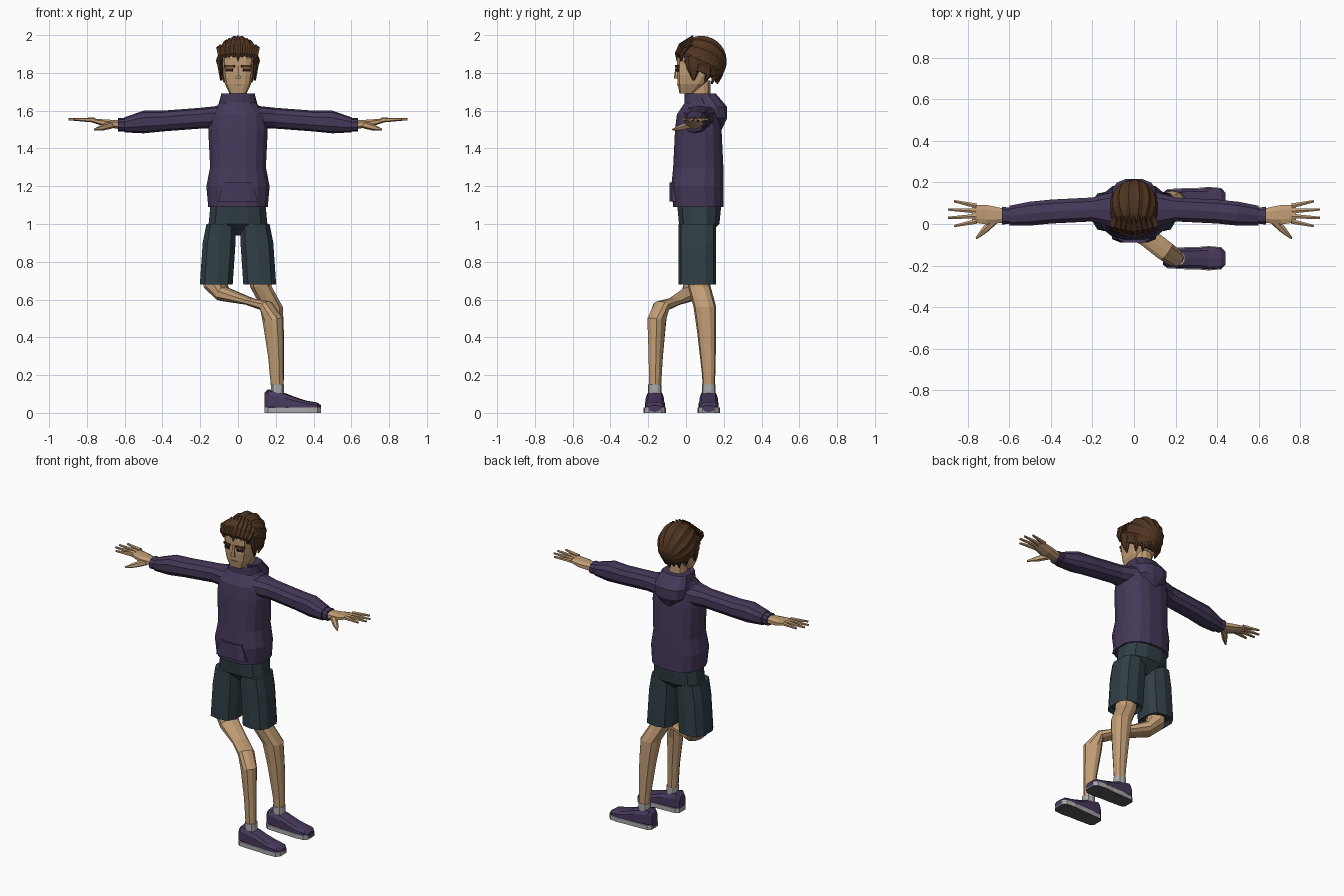
import bpy, bmesh
from math import sin, cos, pi, atan2, radians, copysign
from mathutils import Vector, Matrix

if "Cube" in bpy.data.objects:
    bpy.data.objects.remove(bpy.data.objects["Cube"])


def material(name, red, green, blue):
    mat = bpy.data.materials.new(name)
    mat.use_nodes = True
    colour = (red, green, blue, 1)
    mat.diffuse_color = colour
    mat.node_tree.nodes["Principled BSDF"].inputs["Base Color"].default_value = colour
    return mat


SKIN = material("skin", .54, .34, .18)
PURPLE = material("hoodie purple", .06, .04, .1)
TEAL = material("shorts dark teal", .03, .05, .06)
HAIR = material("hair brown", .08, .035, .015)
SHOE = material("shoe purple", .065, .042, .11)
SOLE = material("sole grey", .4, .4, .4)
TREAD = material("tread dark grey", .09, .09, .09)
SOCK = material("sock grey", .4, .4, .4)
EYE = material("eye dark brown", .03, .01, .01)
LIP = material("lip brown", .3, .16, .09)

ACROSS, DEPTH, UP = Vector((1, 0, 0)), Vector((0, 1, 0)), Vector((0, 0, 1))
SIDES = (("left", 1), ("right", -1))


def finish(bm, name, *materials):
    bmesh.ops.recalc_face_normals(bm, faces=bm.faces)
    mesh = bpy.data.meshes.new(name)
    bm.to_mesh(mesh)
    bm.free()
    for mat in materials:
        mesh.materials.append(mat)
    obj = bpy.data.objects.new(name, mesh)
    bpy.context.collection.objects.link(obj)
    return obj


def squash(value, power):
    return copysign(abs(value) ** power, value)


def loft(name, mat, rings, ref=ACROSS, axis=None, sides=10, power=.8):
    """Skin rings of x, y, z, radius along ref and, if given, radius across it."""
    bm = bmesh.new()
    centres = [Vector(ring[:3]) for ring in rings]
    last = len(rings) - 1
    loops = []
    for i, (centre, ring) in enumerate(zip(centres, rings)):
        along = axis or (centres[min(i + 1, last)] - centres[max(i - 1, 0)]).normalized()
        u = (ref - along * ref.dot(along)).normalized() * ring[3]
        v = along.cross(u).normalized() * ring[-1]
        angles = [2 * pi * (k + .5) / sides for k in range(sides)]
        loops.append([bm.verts.new(centre + u * squash(cos(a), power) + v * squash(sin(a), power))
                      for a in angles])
    for lower, upper in zip(loops, loops[1:]):
        for k in range(sides):
            bm.faces.new((lower[k - 1], lower[k], upper[k], upper[k - 1]))
    bm.faces.new(loops[0])
    bm.faces.new(loops[-1])
    return finish(bm, name, mat)


def upright(name, mat, rows, sides=12, power=.8):
    """Loft centred on x from rows of height, half width, front y, back y."""
    rings = [(0, (front + back) / 2, height, half, (back - front) / 2)
             for height, half, front, back in rows]
    return loft(name, mat, rings, axis=UP, sides=sides, power=power)


def mirrored(sign, rings):
    return [(sign * x, *rest) for x, *rest in rings]


def plate(name, mat, location, size, yaw=0):
    bm = bmesh.new()
    bmesh.ops.create_cube(bm, size=1)
    bmesh.ops.scale(bm, vec=size, verts=bm.verts)
    bmesh.ops.rotate(bm, matrix=Matrix.Rotation(yaw, 3, 'Z'), verts=bm.verts)
    bmesh.ops.translate(bm, vec=location, verts=bm.verts)
    return finish(bm, name, mat)


# Hoodie body with a folded collar, pocket and hanging hood
upright("hoodie_body", PURPLE, [
    (1.09, .16, -.07, .2), (1.2, .17, -.08, .2), (1.3, .15, -.07, .2),
    (1.5, .16, -.06, .19), (1.58, .15, -.05, .18), (1.64, .1, -.01, .17),
    (1.69, .09, -.01, .16), (1.66, .06, .02, .13)], sides=16)
upright("pocket", PURPLE, [(1.12, .11, -.09, 0), (1.22, .08, -.09, 0)], sides=8, power=.5)
upright("hood", PURPLE, [
    (1.5, .03, .13, .19), (1.56, .1, .07, .22), (1.62, .11, .05, .22), (1.69, .09, .03, .16)])

# Seat of the shorts
upright("shorts_seat", TEAL, [
    (.94, .04, .02, .11), (1, .16, -.04, .18), (1.1, .15, -.05, .19)])

for side, sign in SIDES:
    # Shorts leg, with the hem turned inward
    loft(side + "_shorts_leg", TEAL, mirrored(sign, [
        (.09, .06, 1, .08, .1), (.1, .06, .9, .09, .1),
        (.115, .06, .68, .09, .1), (.115, .06, .7, .07, .08)]), axis=UP, power=.7)

    # Sleeve and cuff
    loft(side + "_sleeve", PURPLE, mirrored(sign, [
        (.06, .07, 1.57, .1, .06), (.2, .07, 1.56, .06, .055), (.4, .06, 1.545, .06, .055),
        (.5, .05, 1.54, .06), (.6, .04, 1.525, .05, .04)]), ref=DEPTH, axis=ACROSS)
    loft(side + "_cuff", PURPLE, mirrored(sign, [
        (.6, .04, 1.525, .04, .035), (.635, .04, 1.525, .045, .035)]), ref=DEPTH, axis=ACROSS)

    # Hand with a thumb and four spread fingers
    loft(side + "_palm", SKIN, mirrored(sign, [
        (.62, .04, 1.525, .035, .025), (.71, .045, 1.535, .05, .02),
        (.78, .05, 1.55, .045, .01)]), ref=DEPTH, axis=ACROSS, sides=8)
    for finger in range(4):
        spread = finger - 1.5
        loft(f"{side}_finger_{finger}", SKIN, mirrored(sign, [
            (.76, .05 + spread * .025, 1.55, .013),
            (.9 - .015 * spread ** 2, .05 + spread * .04, 1.555, .006)]), ref=DEPTH, sides=6)
    loft(side + "_thumb", SKIN, mirrored(sign, [
        (.67, .02, 1.525, .02), (.72, -.03, 1.51, .016), (.76, -.07, 1.5, .005)]),
        ref=DEPTH, sides=6)

    # Eyebrow, eye and sideburn
    plate(side + "_eyebrow", HAIR, (sign * .046, -.047, 1.836), (.058, .009, .014), sign * .28)
    plate(side + "_eye", EYE, (sign * .046, -.046, 1.815), (.04, .008, .016), sign * .28)
    loft(side + "_sideburn", HAIR, mirrored(sign, [
        (.095, .04, 1.89, .016, .05), (.095, .04, 1.83, .014, .04), (.09, .04, 1.76, .005)]),
        axis=UP, sides=6)

# Legs, both turned so that the feet point to the left
loft("left_leg", SKIN, [
    (.12, .06, .75, .06), (.12, .07, .67, .06), (.18, .1, .56, .06),
    (.195, .11, .42, .05), (.21, .12, .2, .035), (.21, .12, .1, .03)], axis=UP)
loft("right_leg", SKIN, [
    (-.12, .05, .76, .06), (-.12, .05, .68, .06), (-.08, .03, .63, .06, .04),
    (.06, -.06, .59, .05, .02), (.15, -.13, .565, .05, .03), (.185, -.155, .49, .045, .055),
    (.2, -.16, .3, .035, .04), (.21, -.165, .1, .03)], ref=Vector((.55, .83, 0)))

# Shoes, soles and socks, from rows of x, half width, top height
SHAPE = ((.14, .03, .11), (.16, .045, .13), (.25, .05, .11), (.3, .05, .09),
         (.36, .055, .07), (.42, .05, .06), (.44, .03, .045))
for (side, sign), foot_y in zip(SIDES, (.12, -.165)):
    loft(side + "_shoe", SHOE, [(x, foot_y, top / 2, half, top / 2 - .005)
                                for x, half, top in SHAPE],
         ref=DEPTH, axis=ACROSS, power=.65)
    loft(side + "_sock", SOCK, [(.21, foot_y, .09, .036), (.21, foot_y, .15, .036)], axis=UP)
    bm = bmesh.new()
    outline = [(x, foot_y + half * 1.07, 0) for x, half, top in SHAPE]
    outline += [(x, foot_y - half * 1.07, 0) for x, half, top in reversed(SHAPE)]
    base = bm.faces.new([bm.verts.new(point) for point in outline])
    raised = bmesh.ops.extrude_face_region(bm, geom=[base], use_keep_orig=True)["geom"]
    bmesh.ops.translate(bm, vec=UP * .028,
                        verts=[item for item in raised if isinstance(item, bmesh.types.BMVert)])
    sole = finish(bm, side + "_sole", SOLE, TREAD)
    for face in sole.data.polygons:
        face.material_index = int(face.normal.z < -.5)

# Neck, head, nose and mouth
upright("neck", SKIN, [(1.6, .05, .03, .13), (1.76, .05, .02, .13)])
upright("head", SKIN, [
    (1.69, .045, -.035, .04), (1.74, .07, -.045, .1), (1.79, .08, -.05, .14),
    (1.88, .085, -.05, .16), (1.94, .06, -.01, .15)], power=.5)
loft("nose", SKIN, [(0, -.05, 1.77, .015), (0, -.047, 1.84, .007)], axis=UP, sides=6)
plate("mouth", LIP, (0, -.044, 1.737), (.04, .006, .005))

# Ridged hair cap, combed from the forehead down to the nape
SEGMENTS = 28
bm = bmesh.new()
bmesh.ops.create_uvsphere(bm, u_segments=SEGMENTS, v_segments=SEGMENTS // 2, radius=1)
for vert in bm.verts:
    meridian = round(atan2(vert.co.y, vert.co.x) / (2 * pi / SEGMENTS))
    if meridian % 2:
        vert.co.xy *= .93
bmesh.ops.rotate(bm, matrix=Matrix.Rotation(radians(-115), 3, 'X'), verts=bm.verts)
bmesh.ops.scale(bm, vec=(.116, .132, .134), verts=bm.verts)
bmesh.ops.translate(bm, vec=(0, .084, 1.865), verts=bm.verts)
cut = bmesh.ops.bisect_plane(bm, geom=bm.verts[:] + bm.edges[:] + bm.faces[:],
                             plane_co=(0, -.05, 1.875), plane_no=(0, .5, .9), clear_inner=True)
bmesh.ops.edgeloop_fill(
    bm, edges=[item for item in cut["geom_cut"] if isinstance(item, bmesh.types.BMEdge)])
finish(bm, "hair_cap", HAIR)

# Spiky fringe locks swept upward
for lock in range(-4, 5):
    x, inset = lock * .021, abs(lock) * .005
    loft(f"fringe_lock_{lock}", HAIR, [
        (x, inset - .045, 1.86 + .012 * (lock % 2), .004),
        (x * 1.1, inset - .045, 1.905 - inset / 2, .016, .014),
        (x * 1.2, inset - .02, 1.955 - inset, .017),
        (x * 1.1, .035, 1.997 - .003 * lock ** 2, .005)], axis=UP, sides=6)

# Pointed locks at the nape
for lock in range(-3, 4):
    x, y = lock * .027, .18 - .007 * lock ** 2
    loft(f"nape_lock_{lock}", HAIR, [
        (x * 1.1, y, 1.84, .018), (x, y, 1.79, .017),
        (x * .9, y - .015, 1.74 + .01 * (lock % 2), .004)], axis=UP, sides=6)
